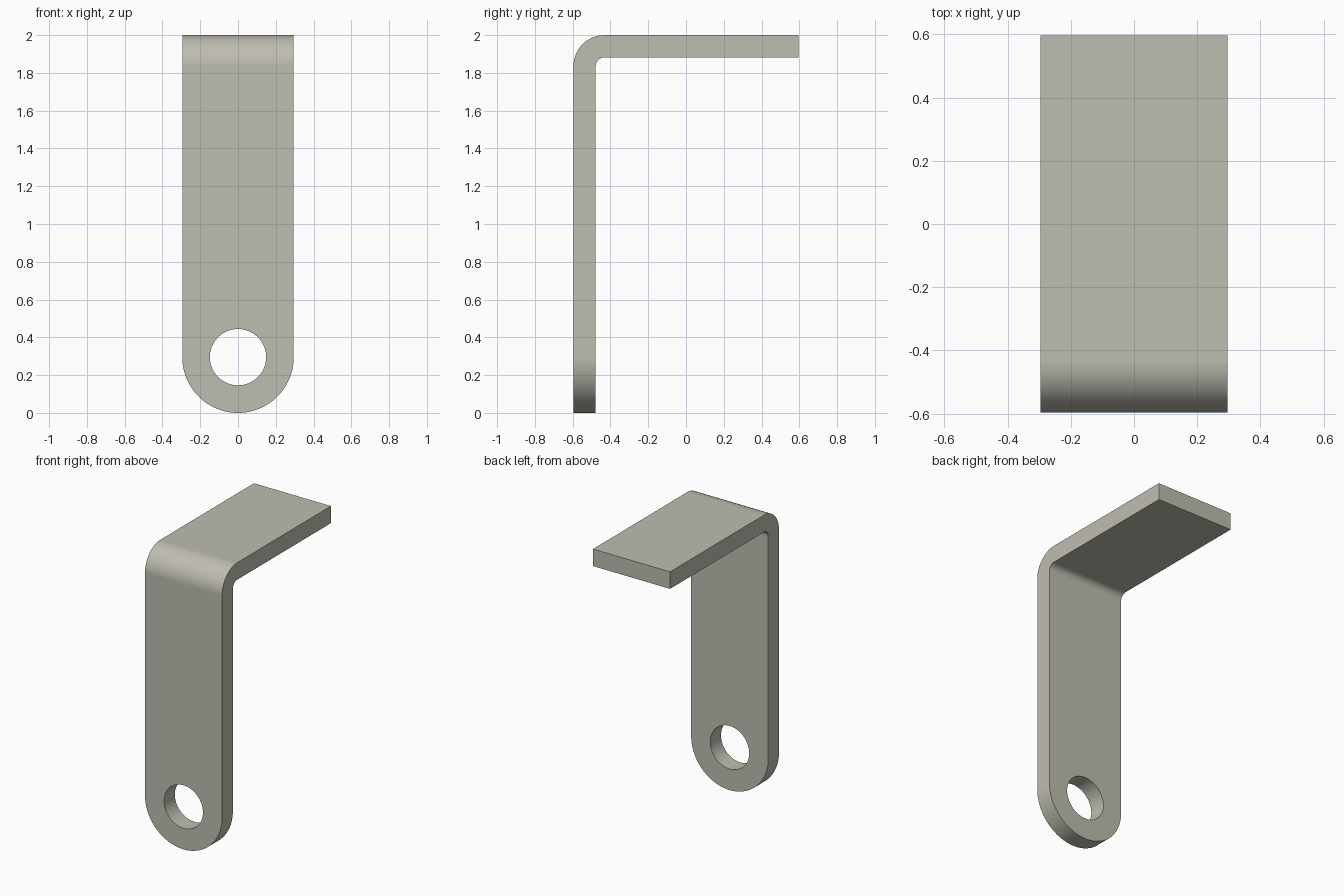
import bpy, bmesh
from math import sin, cos, pi, radians
from mathutils import Vector

cube = bpy.data.objects.get("Cube")
if cube:
    bpy.data.objects.remove(cube, do_unlink=True)

HALF_W = 0.295      # half width and radius of the rounded foot
DEPTH = 0.596       # half depth
THICK = 0.118
R_OUT = 0.165       # bend radii
R_IN = R_OUT - THICK
HOLE_R = 0.149
TOP = 2.0

steel = bpy.data.materials.new("warm grey metal")
steel.use_nodes = True
colour = (0.52, 0.51, 0.44, 1)
steel.diffuse_color = colour
steel.node_tree.nodes["Principled BSDF"].inputs["Base Color"].default_value = colour


def arc(cx, cz, r, start, end, steps):
    angles = [radians(start + (end - start) * i / steps) for i in range(steps + 1)]
    return [(cx + r * cos(a), cz + r * sin(a)) for a in angles]


def prism(name, points, sweep):
    """Extrude a closed outline of 3D points along a vector."""
    bm = bmesh.new()
    face = bm.faces.new([bm.verts.new(p) for p in points])
    ext = bmesh.ops.extrude_face_region(bm, geom=[face])
    moved = [v for v in ext["geom"] if isinstance(v, bmesh.types.BMVert)]
    bmesh.ops.translate(bm, verts=moved, vec=Vector(sweep))
    bmesh.ops.recalc_face_normals(bm, faces=bm.faces)
    mesh = bpy.data.meshes.new(name)
    bm.to_mesh(mesh)
    bm.free()
    mesh.materials.append(steel)
    obj = bpy.data.objects.new(name, mesh)
    bpy.context.collection.objects.link(obj)
    return obj


def cut(target, cutter, operation):
    cutter.hide_render = True
    mod = target.modifiers.new(operation, "BOOLEAN")
    mod.operation, mod.object, mod.solver = operation, cutter, "EXACT"
    bpy.context.view_layer.objects.active = target
    bpy.ops.object.modifier_apply(modifier=mod.name)
    bpy.data.objects.remove(cutter, do_unlink=True)


# Bent strip: side profile in y, z, swept wider than needed
cy, cz = -DEPTH + R_OUT, TOP - R_OUT
profile = [(-DEPTH, -0.1)]
profile += arc(cy, cz, R_OUT, 180, 90, 24)
profile += [(DEPTH, TOP), (DEPTH, TOP - THICK)]
profile += arc(cy, cz, R_IN, 90, 180, 24)
profile += [(-DEPTH + THICK, -0.1)]
bracket = prism("angle_bracket", [(-0.4, y, z) for y, z in profile], (0.8, 0, 0))

# Trim to the strip width with a rounded foot
outline = arc(0, HALF_W, HALF_W, 180, 360, 48) + [(HALF_W, 2.2), (-HALF_W, 2.2)]
trim = prism("foot_trim", [(x, -0.8, z) for x, z in outline], (0, 1.6, 0))
cut(bracket, trim, "INTERSECT")

# Bolt hole, concentric with the foot
ring = arc(0, HALF_W, HOLE_R, 0, 360, 64)[:-1]
hole = prism("bolt_hole", [(x, -0.8, z) for x, z in ring], (0, 0.6, 0))
cut(bracket, hole, "DIFFERENCE")

# Smooth bends with crisp edges
bpy.ops.object.select_all(action="DESELECT")
bracket.select_set(True)
bpy.context.view_layer.objects.active = bracket
bpy.ops.object.shade_smooth_by_angle(angle=radians(30))
weighted = bracket.modifiers.new("flat_faces", "WEIGHTED_NORMAL")
weighted.keep_sharp = True
